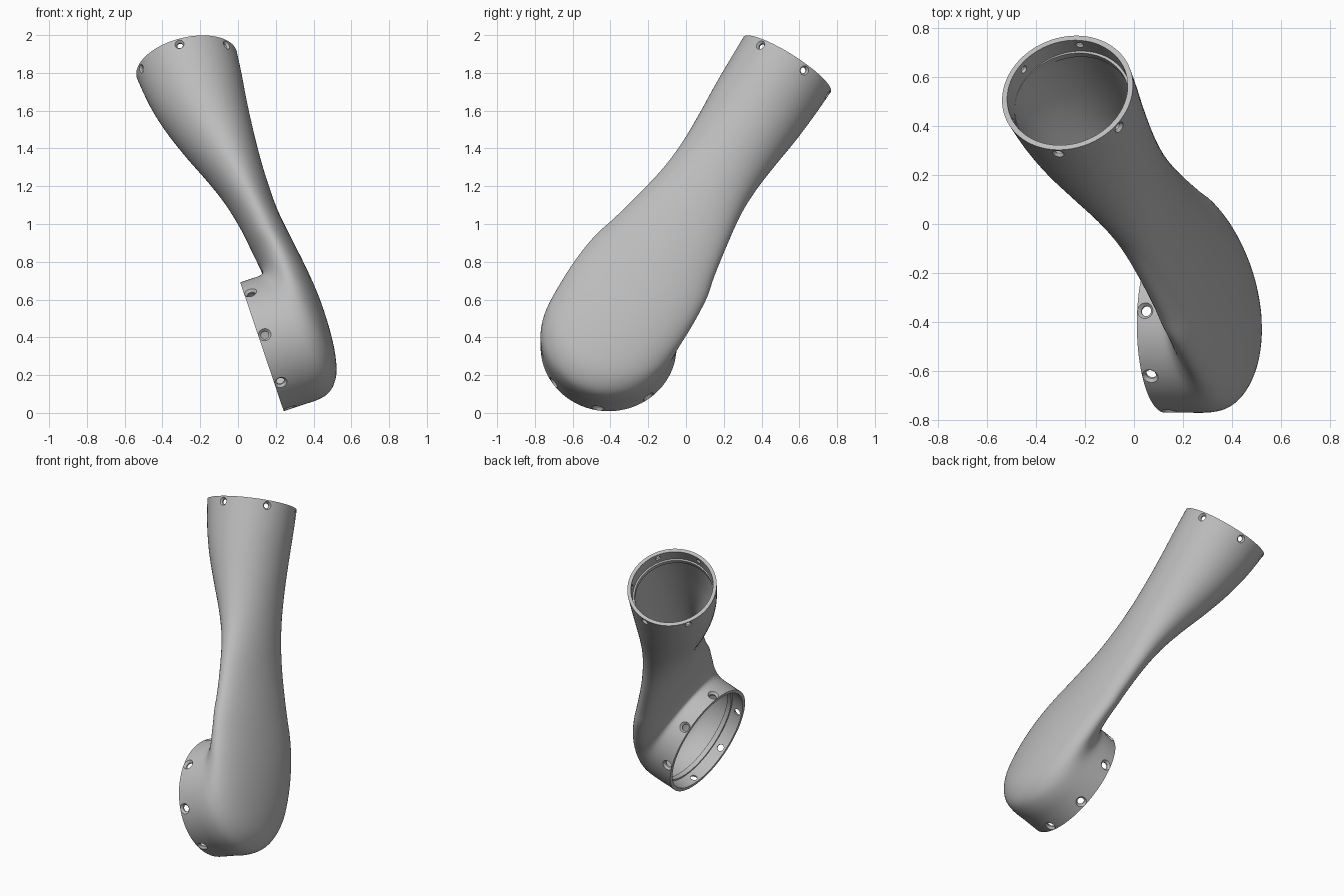
import bpy, bmesh, math
from mathutils import Vector, Matrix

if "Cube" in bpy.data.objects:
    bpy.data.objects.remove(bpy.data.objects["Cube"], do_unlink=True)

grey = bpy.data.materials.new("satin grey")
grey.use_nodes = True
grey.diffuse_color = (0.5, 0.5, 0.5, 1)
grey.node_tree.nodes["Principled BSDF"].inputs["Base Color"].default_value = grey.diffuse_color

# Arm frame: X = joint axis, Y = width, Z = along the arm; origin at the joint mouth
X = Vector((0.947, 0, 0.32)).normalized()
Z = Vector((-0.273, 0.522, 0.807))
Z = (Z - X * Z.dot(X)).normalized()
Y = Z.cross(X)
FRAME = Matrix.Translation((0.127, -0.41, 0.35)) @ Matrix((X, Y, Z)).transposed().to_4x4()


def ring(bm, centre, u, v, sides):
    turn = [2 * math.pi * i / sides for i in range(sides)]
    return [bm.verts.new(centre + u * math.cos(t) + v * math.sin(t)) for t in turn]


def loft(bm, sections, sides, caps=False, closed=False):
    rings = [ring(bm, *s, sides) for s in sections]
    pairs = list(zip(rings, rings[1:]))
    if closed:
        pairs.append((rings[-1], rings[0]))
    for p, q in pairs:
        for i in range(sides):
            j = (i + 1) % sides
            bm.faces.new((p[i], p[j], q[j], q[i]))
    if caps:
        bm.faces.new(rings[0])
        bm.faces.new(rings[-1])


def finish(bm, name):
    bmesh.ops.recalc_face_normals(bm, faces=bm.faces)
    bm.transform(FRAME)
    mesh = bpy.data.meshes.new(name)
    bm.to_mesh(mesh)
    bm.free()
    mesh.materials.append(grey)
    obj = bpy.data.objects.new(name, mesh)
    bpy.context.collection.objects.link(obj)
    return obj


def select(obj):
    bpy.ops.object.select_all(action='DESELECT')
    obj.select_set(True)
    bpy.context.view_layer.objects.active = obj


def smooth_path(keys, steps):
    out = []
    for k in range(len(keys) - 1):
        a, b, c, d = [keys[min(max(k + o, 0), len(keys) - 1)] for o in (-1, 0, 1, 2)]
        for s in range(steps):
            t = s / steps
            out.append([0.5 * (2 * q + (r - p) * t + (2 * p - 5 * q + 4 * r - w) * t * t
                               + (3 * q - p - 3 * r + w) * t ** 3)
                        for p, q, r, w in zip(a, b, c, d)])
    return out + [keys[-1]]


# Hollow arm: inner edge (x, z), outer edge (x, z), half width
KEYS = [
    (0, .36, 0, -.36, .36), (.05, .36, .1, -.36, .36), (.1, .36, .2, -.36, .36),
    (.118, .37, .275, -.335, .36), (.123, .39, .33, -.26, .36), (.125, .41, .357, -.15, .36),
    (.125, .435, .37, 0, .36), (.123, .475, .37, .18, .354), (.118, .53, .355, .36, .34),
    (.11, .6, .335, .53, .31), (.09, .77, .311, .75, .272), (.053, .95, .307, .95, .242),
    (0, 1.12, .312, 1.13, .235), (-.065, 1.3, .325, 1.32, .245), (-.12, 1.48, .342, 1.5, .26),
    (-.155, 1.65, .36, 1.65, .268), (-.172, 1.827, .374, 1.793, .273)]
sections = []
for ix, iz, ox, oz, half in smooth_path(KEYS, 4):
    inner, outer = Vector((ix, 0, iz)), Vector((ox, 0, oz))
    sections.append(((inner + outer) / 2, (outer - inner) / 2, Vector((0, half, 0))))
bm = bmesh.new()
loft(bm, sections, 96)
arm = finish(bm, "arm_shell")
shell = arm.modifiers.new("wall", 'SOLIDIFY')
shell.thickness = 0.022
shell.offset = -1

# Ends: mouth centre, outward normal, first hole direction, radius, hole count, hole radius
top_u = sections[-1][1].normalized()
top_n = top_u.cross(Vector((0, 1, 0)))
first = math.radians(22.5)
ENDS = [
    ("joint", Vector((0, 0, 0)), Vector((-1, 0, 0)),
     Vector((0, math.sin(first), math.cos(first))), .36, 8, .021),
    ("upper", sections[-1][0], top_n, Vector((0, 1, 0)), .273, 6, .016)]

# Countersunk screw holes around both ends
bm = bmesh.new()
for name, centre, normal, start, radius, count, hole in ENDS:
    for k in range(count):
        out = Matrix.Rotation(2 * math.pi * k / count, 3, normal) @ start
        side = normal.cross(out)
        steps = [(-.06, hole), (-.014, hole), (.001, hole * 1.65), (.03, hole * 1.65)]
        loft(bm, [(centre - normal * .034 + out * (radius + h), normal * r, side * r)
                  for h, r in steps], 20, caps=True)
cutter = finish(bm, "screw_hole_cutter")
cutter.hide_render = True
cut = arm.modifiers.new("holes", 'BOOLEAN')
cut.object = cutter
cut.solver = 'EXACT'
select(arm)
for mod in list(arm.modifiers):
    bpy.ops.object.modifier_apply(modifier=mod.name)
bpy.data.objects.remove(cutter, do_unlink=True)
bpy.ops.object.shade_smooth_by_angle(angle=math.radians(30))

# Seating steps inside both ends
for name, centre, normal, start, radius, count, hole in ENDS:
    bm = bmesh.new()
    side = normal.cross(start)
    outline = [(.08, .03), (.08, .016), (.11, .016), (.11, .03)]
    loft(bm, [(centre - normal * d, start * (radius - .004 - r), side * (radius - .004 - r))
              for d, r in outline], 96, closed=True)
    step = finish(bm, name + "_seat_step")
    select(step)
    bpy.ops.object.shade_smooth_by_angle(angle=math.radians(30))
